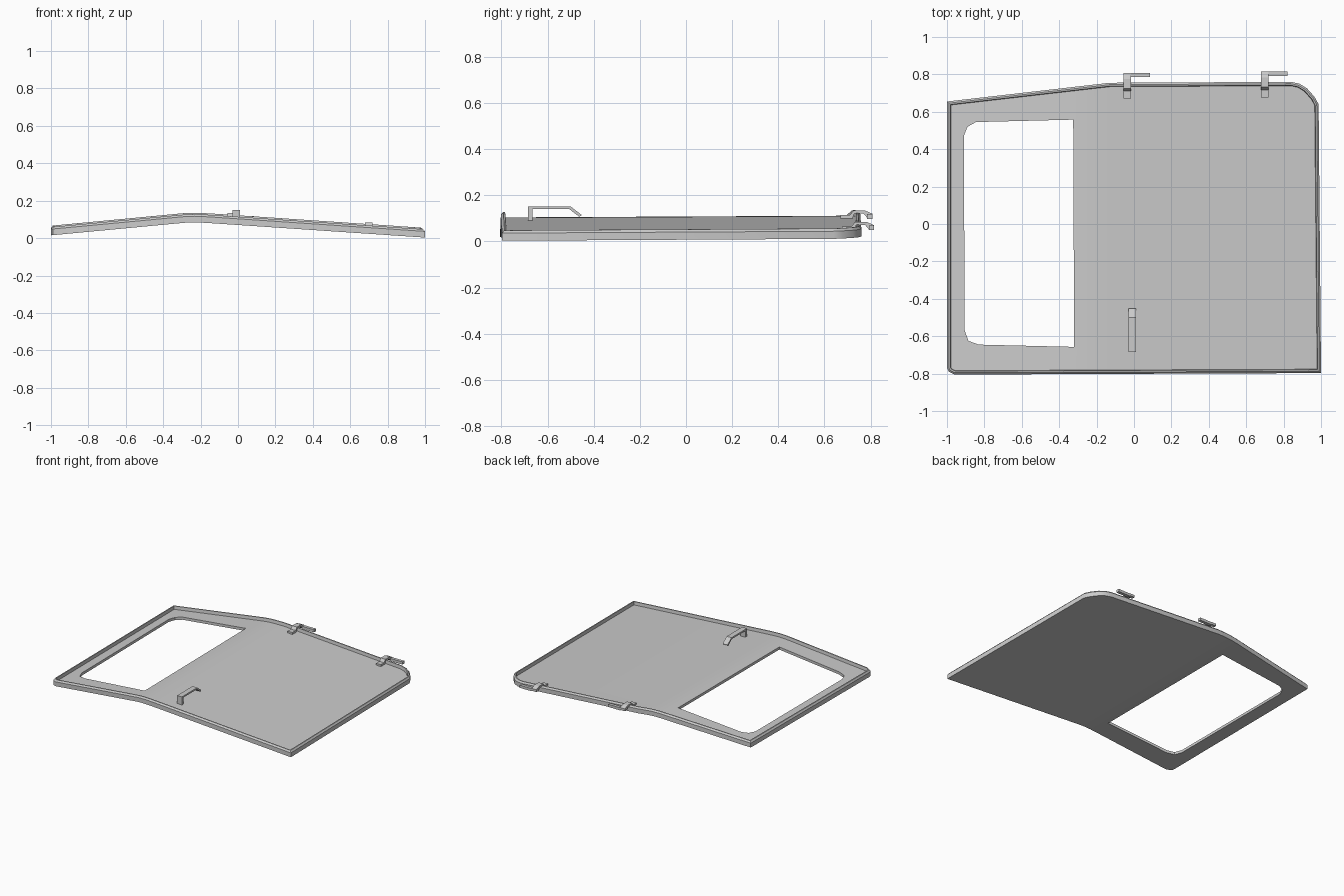
import bpy, bmesh
from mathutils import Vector

cube = bpy.data.objects.get("Cube")
if cube:
    bpy.data.objects.remove(cube)

grey = bpy.data.materials.new("light grey metal")
grey.use_nodes = True
COLOUR = (0.6, 0.6, 0.6, 1)
grey.diffuse_color = COLOUR
grey.node_tree.nodes["Principled BSDF"].inputs["Base Color"].default_value = COLOUR

# Underside height along the panel, with a soft crease
BEND = [(-1.0, .015), (-.33, .078), (-.28, .0825), (-.23, .084), (-.18, .082), (-.13, .079), (1.0, .003)]


def lift(x, y):
    for (x0, z0), (x1, z1) in zip(BEND, BEND[1:]):
        if x <= x1:
            break
    return z0 + (z1 - z0) * (x - x0) / (x1 - x0) + .005 * (y + .8)


def inset(points, d):
    """Move a counter-clockwise outline inwards by d, with mitred corners."""
    out = []
    for i, p in enumerate(points):
        p = Vector(p)
        a = (p - Vector(points[i - 1])).normalized()
        b = (Vector(points[(i + 1) % len(points)]) - p).normalized()
        na, nb = Vector((-a.y, a.x)), Vector((-b.y, b.x))
        out.append(p + (na + nb) * d / (1 + na.dot(nb)))
    return out


def finish(name, bm, angle=.5):
    bmesh.ops.recalc_face_normals(bm, faces=bm.faces[:])
    mesh = bpy.data.meshes.new(name)
    bm.to_mesh(mesh)
    bm.free()
    mesh.materials.append(grey)
    ob = bpy.data.objects.new(name, mesh)
    bpy.context.collection.objects.link(ob)
    bpy.ops.object.select_all(action='DESELECT')
    ob.select_set(True)
    bpy.context.view_layer.objects.active = ob
    bpy.ops.object.shade_smooth_by_angle(angle=angle)
    return ob


def ring(bm, points, z):
    return [bm.verts.new((p[0], p[1], z)) for p in points]


def bridge(bm, a, b):
    for i in range(len(a)):
        bm.faces.new((a[i - 1], a[i], b[i], b[i - 1]))


def fill(bm, *loops):
    edges = []
    for loop in loops:
        for i in range(len(loop)):
            pair = (loop[i - 1], loop[i])
            edges.append(bm.edges.get(pair) or bm.edges.new(pair))
    bmesh.ops.triangle_fill(bm, edges=edges, use_beauty=True, normal=(0, 0, 1))


# Door panel: raised rim, recessed floor and window opening
outline = [(-1, -.77), (-.99, -.79), (-.96, -.805), (1, -.797), (.987, .64),
           (.965, .68), (.925, .725), (.885, .75), (.84, .76), (-.13, .755), (-1, .655)]
window = [(-.905, -.57), (-.885, -.625), (-.83, -.645), (-.32, -.657),
          (-.325, .558), (-.845, .545), (-.89, .52), (-.91, .47)]
bm = bmesh.new()
section = [(0, 0), (0, .033), (.01, .044), (.018, .044), (.021, .02)]
rings = [ring(bm, inset(outline, d), h) for d, h in section]
for a, b in zip(rings, rings[1:]):
    bridge(bm, a, b)
hole_low, hole_high = ring(bm, window, 0), ring(bm, window, .02)
bridge(bm, hole_low, hole_high)
fill(bm, rings[0], hole_low)
fill(bm, rings[-1], hole_high)
for x, z in BEND[1:-1]:
    bmesh.ops.bisect_plane(bm, geom=bm.verts[:] + bm.edges[:] + bm.faces[:],
                           plane_co=(x, 0, 0), plane_no=(1, 0, 0), dist=.0001)
for v in bm.verts:
    v.co.z += lift(v.co.x, v.co.y)
finish("door_panel", bm)


def extrude_profile(name, profile, x0, x1, follow=True):
    """Side profile of (y, height) pairs swept along x, resting on the panel."""
    bm = bmesh.new()
    base = lift((x0 + x1) / 2, profile[0][0])
    a, b = [[bm.verts.new((x, y, base + h)) for y, h in profile] for x in (x0, x1)]
    bm.faces.new(a)
    bm.faces.new(b)
    bridge(bm, a, b)
    return finish(name, bm, .2)


# Grab handle
extrude_profile("grab_handle", [(-.685, .015), (-.665, .015), (-.665, .068), (-.505, .068),
                                (-.462, .035), (-.452, .043), (-.5, .08), (-.685, .08)], -.03, .01)

# Hinges: an arm over the rim and a sideways leaf
for side, x, y in (("right", -.055, .67), ("left", .68, .677)):
    extrude_profile(side + "_hinge_arm",
                    [(y, .018), (y + .05, .018), (y + .06, .04), (y + .1, .04), (y + .115, .022),
                     (y + .138, .022), (y + .138, .04), (y + .105, .054), (y + .055, .054),
                     (y + .04, .034), (y, .034)], x, x + .04)
    extrude_profile(side + "_hinge_leaf",
                    [(y + .115, .022), (y + .138, .022), (y + .138, .042), (y + .115, .042)],
                    x + .04, x + .14)
